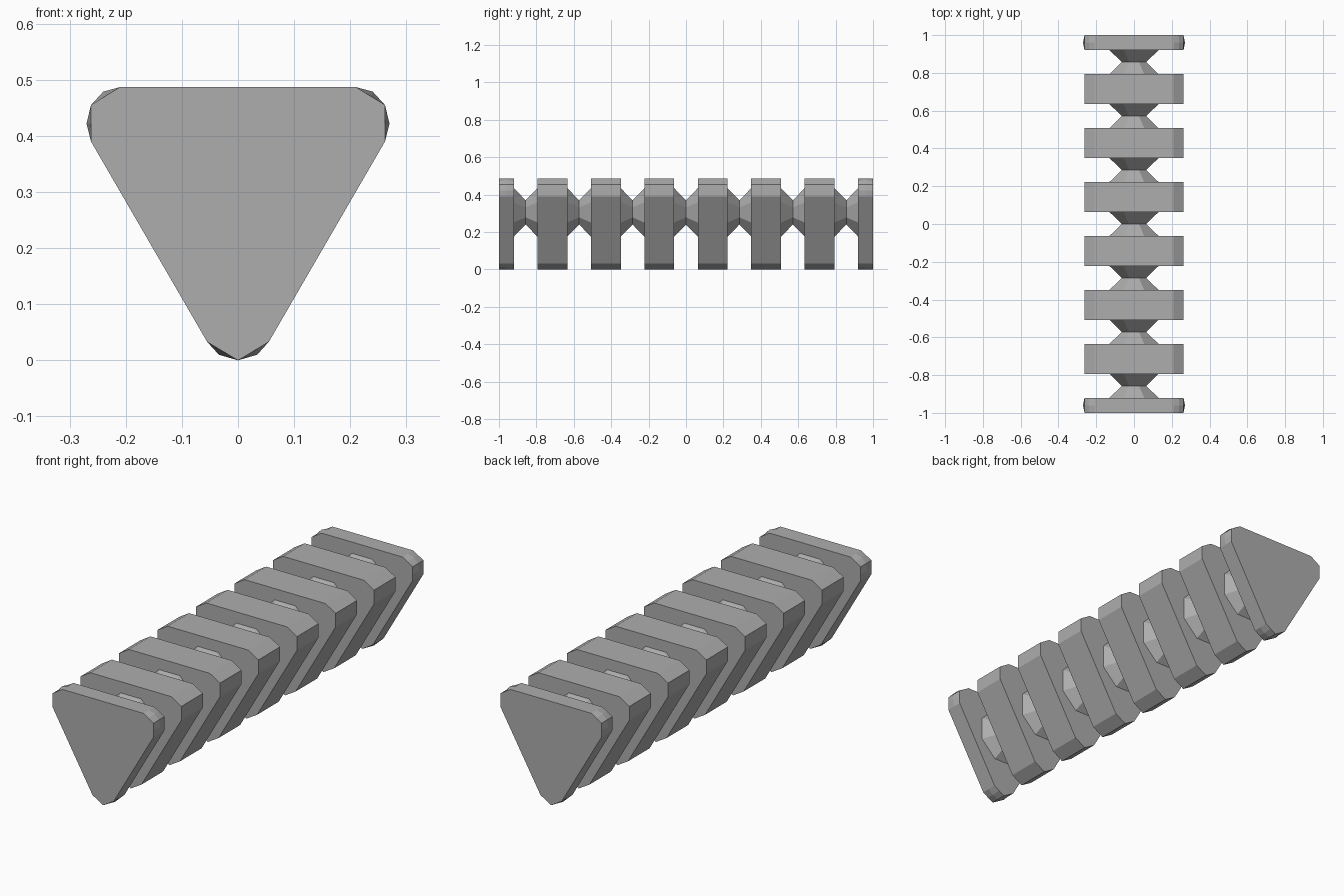
import bpy, math

cube = bpy.data.objects.get("Cube")
if cube:
    bpy.data.objects.remove(cube)

grey = bpy.data.materials.new("mid_grey")
grey.use_nodes = True
COLOUR = (0.42, 0.42, 0.42, 1)
grey.diffuse_color = COLOUR
grey.node_tree.nodes["Principled BSDF"].inputs["Base Color"].default_value = COLOUR

STEP = 2 / 7      # spacing of the plates
HALF = 0.08       # half the plate thickness
AXIS = 0.305      # height of the central shaft


def loft(name, rings):
    """Skin a row of (y, outline) rings and close both ends."""
    n = len(rings[0][1])
    verts = [(x, y, z) for y, outline in rings for x, z in outline]
    faces = [(r * n + i, r * n + (i + 1) % n, (r + 1) * n + (i + 1) % n, (r + 1) * n + i)
             for r in range(len(rings) - 1) for i in range(n)]
    faces += [tuple(reversed(range(n))), tuple(range(len(verts) - n, len(verts)))]
    mesh = bpy.data.meshes.new(name)
    mesh.from_pydata(verts, [], faces)
    mesh.materials.append(grey)
    obj = bpy.data.objects.new(name, mesh)
    bpy.context.collection.objects.link(obj)
    return obj


def plate_outline(bulge):
    """Triangle, point down, with blunted corners; bulge rounds them further."""
    flat = [(0, 0), (0.0275, 0.0165), (0.055, 0.033), (0.262, 0.39), (0.262, 0.422),
            (0.262, 0.455), (0.236, 0.471), (0.21, 0.487)]
    full = {1: (0.034, 0.01), 4: (0.27, 0.422), 6: (0.24, 0.479)}
    side = [full.get(i, p) if bulge else p for i, p in enumerate(flat)]
    return side + [(-x, z) for x, z in reversed(side[1:])]


def shaft_outline(radius, sides=8):
    angles = [math.tau * (i + 0.5) / sides for i in range(sides)]
    return [(radius * math.cos(a), AXIS + radius * math.sin(a)) for a in angles]


# End plates, half as thick, with rounder corners in the middle
for label, s in (("front", -1), ("back", 1)):
    ys = sorted((s, s * (1 - HALF / 2), s * (1 - HALF)))
    loft(label + "_end_plate",
         [(y, plate_outline(i == 1)) for i, y in enumerate(ys)])

# Inner plates
for k in range(1, 7):
    y = -1 + k * STEP
    loft(f"inner_plate_{k}", [(y - HALF, plate_outline(False)),
                              (y + HALF, plate_outline(False))])

# Hourglass necks between the plates
for k in range(7):
    y = -1 + (k + 0.5) * STEP
    gap = STEP / 2 - HALF
    loft(f"neck_{k + 1}", [(y - gap, shaft_outline(0.14)), (y, shaft_outline(0.07)),
                           (y + gap, shaft_outline(0.14))])
